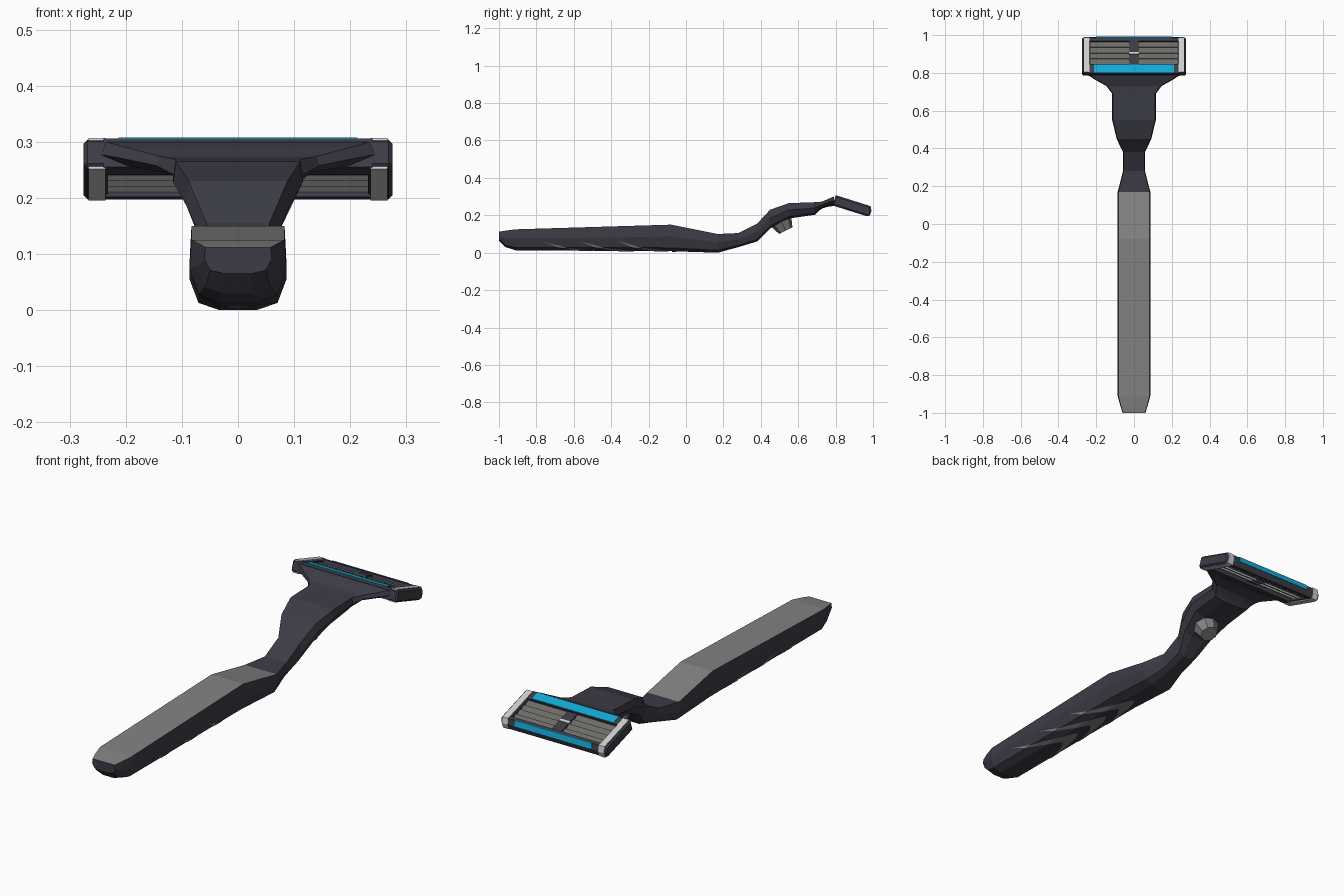
import bpy, bmesh, math
from mathutils import Vector

if "Cube" in bpy.data.objects:
    bpy.data.objects.remove(bpy.data.objects["Cube"])


def mat(name, r, g, b):
    m = bpy.data.materials.new(name)
    m.diffuse_color = (r, g, b, 1)
    m.use_nodes = True
    m.node_tree.nodes["Principled BSDF"].inputs["Base Color"].default_value = m.diffuse_color
    return m


DARK = mat("dark plastic", .045, .045, .062)
GREY = mat("grey rubber", .22, .225, .22)
CYAN = mat("cyan strip", .006, .40, .68)
LIGHT = mat("light metal", .62, .62, .62)
SLAT = mat("warm grey guard", .15, .145, .135)


def make(name, verts, faces, *mats):
    me = bpy.data.meshes.new(name)
    me.from_pydata(verts, [], faces)
    bm = bmesh.new()
    bm.from_mesh(me)
    bmesh.ops.recalc_face_normals(bm, faces=bm.faces)
    bm.to_mesh(me)
    bm.free()
    for m in mats:
        me.materials.append(m)
    ob = bpy.data.objects.new(name, me)
    bpy.context.collection.objects.link(ob)
    return ob


def loft(name, rings, *mats):
    n = len(rings[0])
    verts = [p for r in rings for p in r]
    faces = [(k * n + i, k * n + (i + 1) % n, (k + 1) * n + (i + 1) % n, (k + 1) * n + i)
             for k in range(len(rings) - 1) for i in range(n)]
    faces += [tuple(range(n)), tuple(range(len(verts) - n, len(verts)))]
    return make(name, verts, faces, *mats)


# half cross-section: flat top, bulging side, chamfered belly
def half_section(w, bot, top):
    h = top - bot
    return [(.4 * w, bot), (.85 * w, bot + .13 * h), (1.04 * w, bot + .55 * h), (w, top)]


def ring(y, w, bot, top):
    half = half_section(w, bot, top)
    return [(x, y, z) for x, z in half] + [(-x, y, z) for x, z in reversed(half)]


# handle and neck: y, half width, bottom, top
STATIONS = [(-1, .058, .065, .112), (-.965, .069, .03, .118), (-.91, .083, .013, .125),
            (-.08, .083, .008, .15), (.17, .083, .0, .1), (.28, .056, .03, .105),
            (.38, .056, .06, .155), (.45, .088, .13, .23), (.55, .111, .183, .265),
            (.69, .111, .203, .27), (.715, .111, .23, .272)]
handle = loft("handle", [ring(*s) for s in STATIONS], DARK, GREY)
for p in handle.data.polygons:
    if p.normal.z > .8 and p.center.y < .17:
        p.material_index = 1

# flared wing joining the neck to the head
loft("head_yoke", [ring(*s) for s in [(.685, .108, .205, .268), (.73, .14, .238, .274),
                                      (.765, .2, .247, .29), (.79, .235, .25, .30)]], DARK)


# grip crescents wrapped round the belly, thin at the side tips
def belly(y, t):
    for a, b in zip(STATIONS, STATIONS[1:]):
        if a[0] <= y <= b[0]:
            f = (y - a[0]) / (b[0] - a[0])
            w, bot, top = (a[i] + f * (b[i] - a[i]) for i in (1, 2, 3))
    pts = [(0, bot)] + half_section(w, bot, top)[:3]
    k = min(int(abs(t) * 3), 2)
    f = abs(t) * 3 - k
    x = pts[k][0] + f * (pts[k + 1][0] - pts[k][0])
    z = pts[k][1] + f * (pts[k + 1][1] - pts[k][1])
    return (math.copysign(x * 1.03, t), y, z - .002)


for i, c in enumerate((-.40, -.20, .0)):
    verts = []
    for j in range(-12, 13):
        t = j / 12
        a = abs(t) ** 1.5
        verts += [belly(c - .37 * a, t * .9), belly(c - .11 - .26 * a, t * .9)]
    faces = [(2 * k, 2 * k + 1, 2 * k + 3, 2 * k + 2) for k in range(24)]
    make(f"grip_crescent_{i + 1}", verts, faces, GREY)

# release button under the neck
axis = Vector((0, .45, -.89))
bpy.ops.mesh.primitive_cone_add(vertices=8, radius1=.062, radius2=.04, depth=.06,
                                location=(0, .52, .145),
                                rotation=axis.to_track_quat('Z', 'Y').to_euler())
button = bpy.context.object
button.name = "release_button"
button.data.materials.append(GREY)

# tilted head space: u runs forward along the head, w is the head's normal
TILT = math.radians(17.5)


def head_point(x, u, w):
    return (x, .80 + u * math.cos(TILT) + w * math.sin(TILT),
            .306 - u * math.sin(TILT) + w * math.cos(TILT))


def prism(name, profile, x0, x1, m):
    return loft(name, [[head_point(x, u, w) for u, w in profile] for x in (x0, x1)], m)


def rect(u0, u1, w0, w1):
    return [(u0, w0), (u1, w0), (u1, w1), (u0, w1)]


# frame rails
prism("rear_rail", rect(0, .05, -.053, 0), -.24, .24, DARK)
prism("front_rail", [(.178, 0), (.194, 0), (.206, -.024), (.204, -.05), (.178, -.053)],
      -.24, .24, DARK)
prism("centre_post", rect(.04, .185, -.04, -.006), -.025, .025, DARK)
prism("centre_clip", rect(.105, .118, -.01, -.003), -.026, .026, LIGHT)

# lubricating strips
prism("rear_strip", rect(.001, .046, -.002, .002), -.213, .213, CYAN)
prism("front_strip", [(.193, .002), (.196, .002), (.208, -.022), (.203, -.022)],
      -.2, .2, CYAN)

# frame ends with wrapped metal clips
END = [(0, 0), (.194, 0), (.206, -.024), (.204, -.05), (.19, -.054), (0, -.054)]
CLIP = [(.004, .002), (.195, .002), (.208, -.024), (.206, -.051), (.19, -.056), (.004, -.056)]
for side, s in (("left", -1), ("right", 1)):
    end = prism(f"frame_end_{side}", END, s * .232, s * .275, DARK)
    bev = end.modifiers.new("corner", 'BEVEL')
    bev.width = .007
    bev.segments = 1
    prism(f"end_clip_{side}", CLIP, s * .236, s * .266, LIGHT)

# louvred guard slats with a blade under each
for i in range(4):
    a = .05 + i * .032
    for side, s in (("left", -1), ("right", 1)):
        prism(f"guard_slat_{side}_{i + 1}",
              [(a, -.01), (a + .033, -.02), (a + .033, -.026), (a, -.016)],
              s * .025, s * .234, SLAT)
    prism(f"blade_{i + 1}",
          [(a - .002, -.026), (a + .032, -.036), (a + .032, -.044), (a - .002, -.034)],
          -.234, .234, LIGHT)
